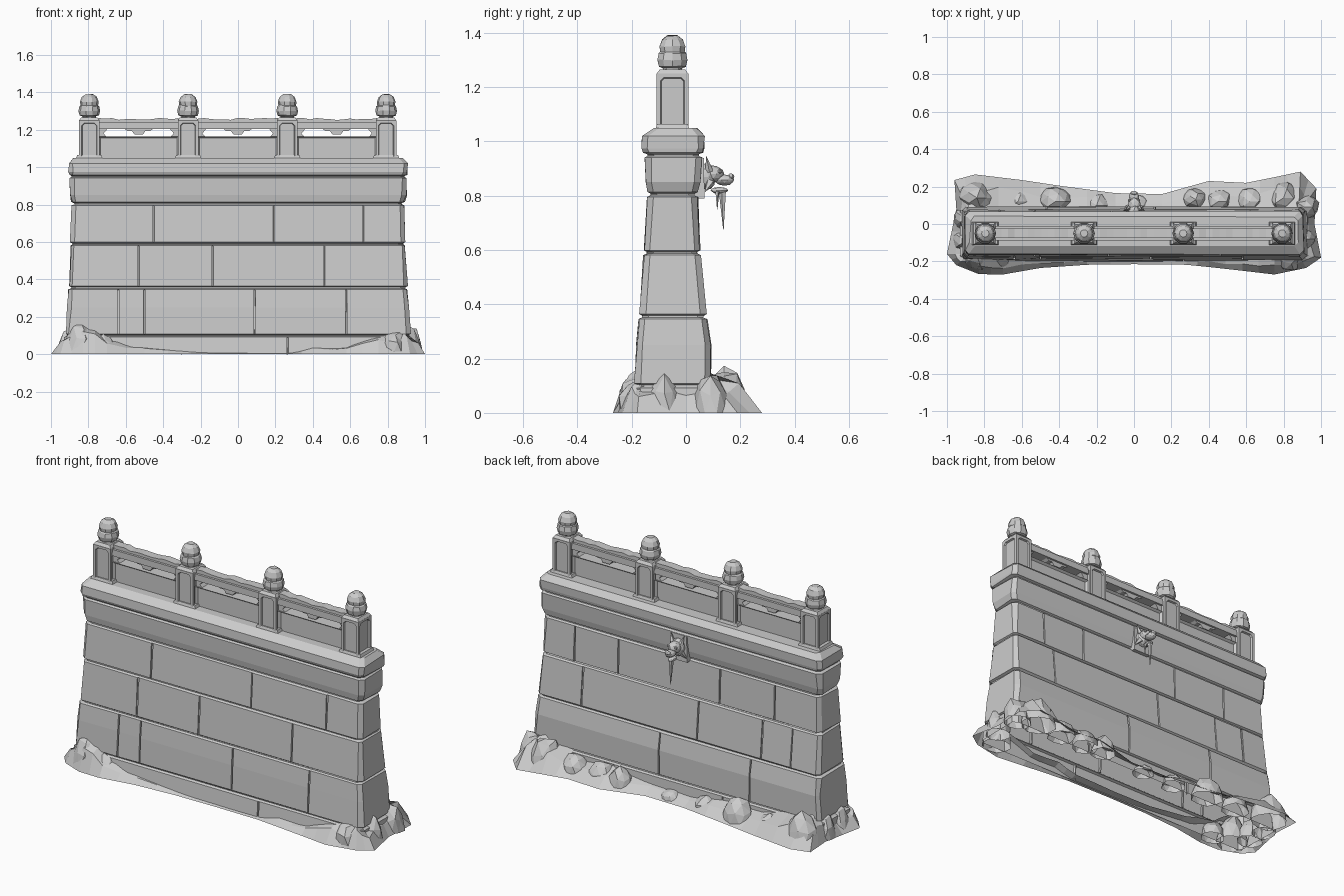
import bpy, bmesh, math, random
from mathutils import Vector, Matrix

random.seed(4)
if "Cube" in bpy.data.objects:
    bpy.data.objects.remove(bpy.data.objects["Cube"])

stone = bpy.data.materials.new("pale_grey_stone")
stone.use_nodes = True
COLOUR = (0.6, 0.6, 0.6, 1)
stone.diffuse_color = COLOUR
stone.node_tree.nodes["Principled BSDF"].inputs["Base Color"].default_value = COLOUR
RAIL_Y = -0.05


def jit(a):
    return random.uniform(-a, a)


def finish(bm, name):
    bmesh.ops.recalc_face_normals(bm, faces=bm.faces)
    mesh = bpy.data.meshes.new(name)
    bm.to_mesh(mesh)
    bm.free()
    mesh.materials.append(stone)
    ob = bpy.data.objects.new(name, mesh)
    bpy.context.collection.objects.link(ob)
    return ob


def loft(bm, rings, cap_top=True):
    """Join closed rings of equal length from bottom to top."""
    rows = [[bm.verts.new(p) for p in ring] for ring in rings]
    n = len(rows[0])
    for a, b in zip(rows, rows[1:]):
        for i in range(n):
            j = (i + 1) % n
            bm.faces.new((a[i], a[j], b[j], b[i]))
    if cap_top:
        bm.faces.new(rows[-1])
    return rows


def prism(name, pts, half):
    """Extrude an x-z outline either side of the balustrade centre line."""
    bm = bmesh.new()
    loft(bm, [[(x, RAIL_Y + s * half, z) for x, z in pts] for s in (-1, 1)])
    bmesh.ops.holes_fill(bm, edges=[e for e in bm.edges if e.is_boundary])
    return finish(bm, name)


def box(bm, centre, half, top=1.0):
    """Box whose top may be narrower than its base."""
    verts = bmesh.ops.create_cube(bm, size=2)["verts"]
    for v in verts:
        k = top if v.co.z > 0 else 1
        v.co = Vector(centre) + Vector((v.co.x * half[0] * k, v.co.y * half[1] * k, v.co.z * half[2]))
    return verts


def blob(name, centre, size, rough=0.0, detail=2):
    """Faceted lump, cut off at the ground."""
    bm = bmesh.new()
    bmesh.ops.create_icosphere(bm, subdivisions=detail, radius=1)
    for v in bm.verts:
        k = 1 + jit(rough)
        v.co = Vector(centre) + Vector([v.co[i] * size[i] * k for i in range(3)])
    bmesh.ops.bisect_plane(bm, geom=bm.verts[:] + bm.edges[:] + bm.faces[:],
                           plane_co=(0, 0, 0), plane_no=(0, 0, -1), clear_outer=True)
    return finish(bm, name)


def spike(name, base, tip, radius):
    """Small five-sided cone."""
    base, tip = Vector(base), Vector(tip)
    axis = tip - base
    turn = axis.to_track_quat('Z', 'Y').to_matrix().to_4x4()
    bm = bmesh.new()
    bmesh.ops.create_cone(bm, cap_ends=True, segments=5, radius1=radius, radius2=0.001,
                          depth=axis.length, matrix=Matrix.Translation((base + tip) / 2) @ turn)
    return finish(bm, name)


# Wall: stacked courses with weathered edges, open underneath
PROFILE = [(0, .93, -.2, .095), (.1, .925, -.19, .092), (.25, .91, -.182, .092),
           (.355, .905, -.172, .076), (.59, .895, -.155, .052), (.805, .885, -.141, .043),
           (.85, .9, -.15, .052), (.95, .9, -.152, .06), (.975, .907, -.165, .066),
           (1.02, .905, -.16, .068), (1.05, .875, -.12, .04)]
GROOVES = (.1, .355, .59, .805, .95)


def section(z, inset=0.0):
    for a, b in zip(PROFILE, PROFILE[1:]):
        if a[0] <= z <= b[0]:
            t = (z - a[0]) / (b[0] - a[0])
            hx, yf, yb = [a[i] + (b[i] - a[i]) * t for i in (1, 2, 3)]
    hx, yf, yb = hx - inset, yf + inset, yb - inset
    c = 0.022
    return [(x, y, z) for x, y in ((-hx + c, yf), (hx - c, yf), (hx, yf + c), (hx, yb - c),
                                   (hx - c, yb), (c - hx, yb), (-hx, yb - c), (-hx, yf + c))]


bm = bmesh.new()
rings = []
for row in PROFILE:
    z = row[0]
    if z in GROOVES:
        g = 0.009
        rings += [section(z - g), section(z - .003, .012), section(z + .003, .012), section(z + g)]
    else:
        rings.append(section(z))
loft(bm, rings)
bmesh.ops.recalc_face_normals(bm, faces=bm.faces)

# Upright joints between the blocks: side, bottom, top, positions
JOINTS = [(-1, 0, .1, (.265,)), (-1, .1, .355, (-.64, -.5, .09, .58)),
          (-1, .355, .59, (-.53, -.135, .46)), (-1, .59, .805, (-.45, .19, .67)),
          (1, 0, .1, (-.3, .4)), (1, .1, .355, (.11, -.47)),
          (1, .355, .59, (.62, -.12, -.53, -.72)), (1, .59, .805, (.68, .4, -.25, -.6))]
W = 0.004


def course_faces(side, z0, z1):
    bm.normal_update()
    return [f for f in bm.faces if f.normal.y * side > .9
            and z0 + .01 < f.calc_center_median().z < z1 - .01]


for side, z0, z1, spots in JOINTS:
    for x in [s + d for s in spots for d in (-W, W)]:
        faces = course_faces(side, z0, z1)
        geom = list({g for f in faces for g in (*f.verts, *f.edges)}) + faces
        bmesh.ops.bisect_plane(bm, geom=geom, plane_co=(x, 0, 0), plane_no=(1, 0, 0))
for v in bm.verts:
    v.co.y += jit(.0025)
    if abs(v.co.x) > .8:
        v.co.x += jit(.005)
for side, z0, z1, spots in JOINTS:
    strips = [f for f in course_faces(side, z0, z1)
              if any(abs(f.calc_center_median().x - s) < W for s in spots)]
    bmesh.ops.inset_region(bm, faces=strips, thickness=.0008, depth=-.012)
finish(bm, "wall")

# Balustrade posts with sunk panels, flared feet and bud finials
POSTS = (-.795, -.267, .263, .792)
BUD = ((.04, 1.25), (.036, 1.27), (.052, 1.277), (.058, 1.3), (.053, 1.325),
       (.047, 1.33), (.05, 1.35), (.04, 1.375), (.02, 1.39))
for n, px in enumerate(POSTS):
    bm = bmesh.new()
    box(bm, (px, RAIL_Y, 1.14), (.055, .059, .11))
    bm.normal_update()
    sides = [f for f in bm.faces if abs(f.normal.z) < .5]
    bmesh.ops.inset_individual(bm, faces=sides, thickness=.02)
    corners = list({v for f in sides for v in f.verts})
    bmesh.ops.bevel(bm, geom=corners, offset=.013, segments=1, affect='VERTICES')
    panels = [f for f in bm.faces if len(f.verts) == 8 and abs(f.normal.z) < .5]
    bmesh.ops.inset_individual(bm, faces=panels, thickness=.004, depth=-.01)
    box(bm, (px, RAIL_Y, 1.257), (.055, .059, .008), .8)
    box(bm, (px, RAIL_Y, 1.045), (.08, .07, .02), .8)
    finish(bm, f"post_{n + 1}")
    bm = bmesh.new()
    loft(bm, [[(px + r * math.cos(a), RAIL_Y + r * math.sin(a), z + jit(.002))
               for a in [math.tau * k / 10 for k in range(10)]] for r, z in BUD])
    finish(bm, f"finial_{n + 1}")

# Balustrade bays: plinth, sunk panel, pierced slot and weathered handrail
for n, (a, b) in enumerate(zip(POSTS, POSTS[1:])):
    a, b, mid = a + .05, b - .05, (a + b) / 2
    prism(f"plinth_{n + 1}", [(a, 1.03), (b, 1.03), (b, 1.058), (b - .03, 1.042),
                              (a + .03, 1.042), (a, 1.058)], .05)
    bm = bmesh.new()
    box(bm, (mid, RAIL_Y, 1.1), ((b - a) / 2, .034, .065))
    bm.normal_update()
    bmesh.ops.inset_individual(bm, faces=[f for f in bm.faces if abs(f.normal.y) > .5],
                               thickness=.014, depth=-.014)
    finish(bm, f"panel_{n + 1}")
    for s, e in ((1, a), (-1, b)):
        prism(f"slot_end_{n + 1}_{'a' if s > 0 else 'b'}",
              [(e, 1.16), (e + s * .045, 1.16), (e + s * .026, 1.18),
               (e + s * .05, 1.208), (e, 1.208)], .026)
    prism(f"slot_boss_{n + 1}", [(mid - .085, 1.21), (mid - .06, 1.193), (mid - .035, 1.192),
                                 (mid - .022, 1.174), (mid + .022, 1.174), (mid + .035, 1.192),
                                 (mid + .06, 1.193), (mid + .085, 1.21)], .026)
    prism(f"handrail_{n + 1}", [(a, 1.203), (b, 1.203), (b, 1.24), (a, 1.24)], .038)
    crest = [(b + (a - b) * k / 12, 1.258 + jit(.006)) for k in range(13)]
    prism(f"rail_crest_{n + 1}", [(a, 1.235), (b, 1.235)] + crest, .025)

# Drifted earth around the foot: outline points with bank height
BANK = [(-.95, -.22, .1), (-.83, -.268, .17), (-.7, -.27, .1), (-.5, -.235, .04), (-.25, -.218, .015),
        (0, -.215, .01), (.28, -.218, .015), (.4, -.23, .05), (.58, -.25, .04), (.75, -.27, .1),
        (.92, -.235, .12), (1, -.18, .1), (.965, 0, .12), (.975, .19, .12), (.89, .28, .15),
        (.75, .25, .13), (.6, .22, .08), (.4, .23, .09), (.15, .16, .05), (-.1, .165, .05),
        (-.4, .205, .09), (-.6, .235, .08), (-.85, .265, .15), (-.96, .235, .12),
        (-.95, .08, .12), (-1, -.16, .1)]
points = []
for p, q in zip(BANK, BANK[1:] + BANK[:1]):
    points += [Vector(p), (Vector(p) + Vector(q)) / 2]
outer, middle, inner = [], [], []
for x, y, h in points:
    ix, iy = max(-.88, min(.88, x)), max(-.16, min(.06, y))
    t = .4 + jit(.12)
    outer.append((x, y, 0))
    middle.append((x + (ix - x) * t, y + (iy - y) * t, h * (.65 + jit(.2))))
    inner.append((ix, iy, h * (1 + jit(.15))))
bm = bmesh.new()
loft(bm, [outer, middle, inner], False)
finish(bm, "earth_bank")

# Loose rocks in the bank: x, y, radius, height
ROCKS = [(-.84, -.17, .09, .17), (-.72, -.19, .07, .1), (.83, -.18, .08, .13), (.9, -.08, .07, .15),
         (.91, .09, .08, .15), (.8, .14, .1, .16), (.62, .12, .08, .1), (.45, .12, .08, .1),
         (.33, .13, .07, .11), (.02, .1, .06, .05), (-.2, .1, .07, .07), (-.42, .12, .09, .12),
         (-.62, .12, .08, .09), (-.84, .14, .1, .16), (-.9, .03, .07, .14), (-.9, -.09, .07, .13)]
for n, (x, y, r, h) in enumerate(ROCKS):
    blob(f"rock_{n + 1}", (x, y, 0), (r, r * .9, h), .1)

# Beast-head water spout on the back, with icicles
bm = bmesh.new()
box(bm, (0, .048, .865), (.055, .02, .075), .9)
finish(bm, "spout_plate")
for name, centre, size in (("neck", (0, .075, .87), (.043, .035, .05)),
                           ("head", (0, .1, .88), (.036, .04, .032)),
                           ("snout", (0, .142, .858), (.027, .036, .02)),
                           ("nose", (0, .166, .87), (.018, .012, .012)),
                           ("jaw", (0, .122, .82), (.02, .032, .012))):
    blob("spout_" + name, centre, size, .06)
for side, s in (("right", -1), ("left", 1)):
    spike(f"spout_ear_{side}", (s * .026, .085, .89), (s * .042, .075, .945), .016)
    spike(f"spout_cheek_{side}", (s * .03, .09, .85), (s * .056, .07, .815), .018)
    blob(f"spout_eye_{side}", (s * .024, .125, .89), (.01, .01, .01), 0, 1)
spike("icicle_long", (0, .135, .825), (.002, .138, .675), .015)
spike("icicle_short", (.018, .115, .815), (.018, .115, .75), .008)
